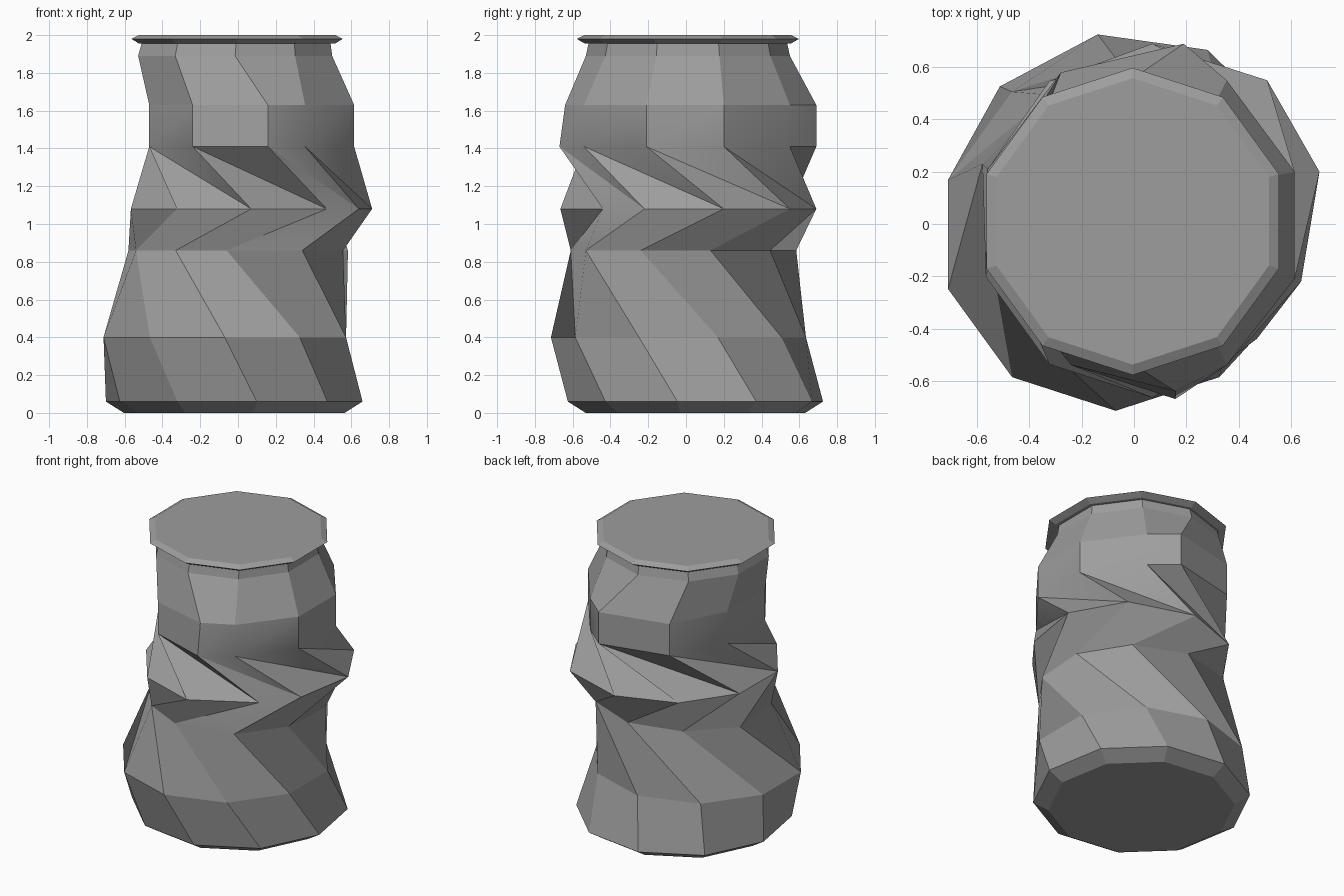
import bpy, bmesh
from math import sin, cos, radians

if "Cube" in bpy.data.objects:
    bpy.data.objects.remove(bpy.data.objects["Cube"])

N = 10
grey = bpy.data.materials.new("dark_grey")
grey.diffuse_color = (.34, .34, .34, 1)
grey.use_nodes = True
grey.node_tree.nodes["Principled BSDF"].inputs["Base Color"].default_value = grey.diffuse_color

def loft(name, rings, smooth_bands=(), split_bands=()):
    """Loft decagon rings: (z, cx, cy, radius, start angle, {index: (x, y)})."""
    bm = bmesh.new()
    loops = []
    for z, cx, cy, r, start, moved in rings:
        loop = []
        for k in range(N):
            a = radians(start + 360 * k / N)
            x, y = moved.get(k, (cx + r * cos(a), cy + r * sin(a)))
            loop.append(bm.verts.new((x, y, z)))
        loops.append(loop)
    smooth = []
    for band, (lo, hi) in enumerate(zip(loops, loops[1:])):
        for k in range(N):
            j = (k + 1) % N
            if band in split_bands:      # strongly twisted: fold on short diagonal
                polys = [(lo[k], lo[j], hi[j]), (lo[k], hi[j], hi[k])]
            else:
                polys = [(lo[k], lo[j], hi[j], hi[k])]
            for p in polys:
                bm.faces.new(p)
                smooth.append(band in smooth_bands)
    bm.faces.new(loops[0][::-1])
    bm.faces.new(loops[-1])
    smooth += [False, False]
    bmesh.ops.recalc_face_normals(bm, faces=bm.faces[:])
    me = bpy.data.meshes.new(name)
    bm.to_mesh(me)
    bm.free()
    me.materials.append(grey)
    ob = bpy.data.objects.new(name, me)
    bpy.context.collection.objects.link(ob)
    bpy.ops.object.select_all(action='DESELECT')
    ob.select_set(True)
    bpy.context.view_layer.objects.active = ob
    bpy.ops.object.shade_smooth_by_angle(angle=radians(30))
    me.polygons.foreach_set("use_smooth", smooth)

def waist(ymin):
    """Flattened upper ring, starting at -162 degrees."""
    front = [(-.47, -.20), (-.24, -.54), (.158, ymin), (.355, -.54), (.615, -.21)]
    back = [(.615, .20), (.355, .55), (.19, .69), (-.28, .58), (-.47, .22)]
    return dict(enumerate(front + back))

# Twisted, dented body
loft("crumpled_can_body", [
    (0.00, -.02, .05, .59, -80, {}),
    (0.06, -.02, .05, .686, -80, {}),
    (0.40, -.07, -.04, .675, -90, {}),
    (0.86, 0, -.015, .60, -130, {0: (-.33, -.48), 9: (-.54, -.17), 8: (-.58, .23),
                                 1: (-.06, -.61), 2: (.34, -.53)}),
    (1.08, .07, .005, .67, -90, {1: (.47, -.44), 2: (.64, -.22), 3: (.71, .2),
                                 4: (.51, .55), 5: (.07, .69), 7: (-.56, .21)}),
    (1.41, 0, 0, 0, 0, waist(-.67)),
    (1.63, 0, 0, 0, 0, waist(-.64)),
    (1.89, -.015, .01, .54, -162, {}),
    (1.96, -.01, .01, .525, -162, {}),
], smooth_bands=(3, 4, 5), split_bands=(4,))

# Flared lid rim
loft("lid_rim", [
    (1.955, -.005, .01, .545, -162, {}),
    (1.98, -.005, .01, .588, -162, {}),
    (2.00, -.005, .01, .548, -162, {}),
])
